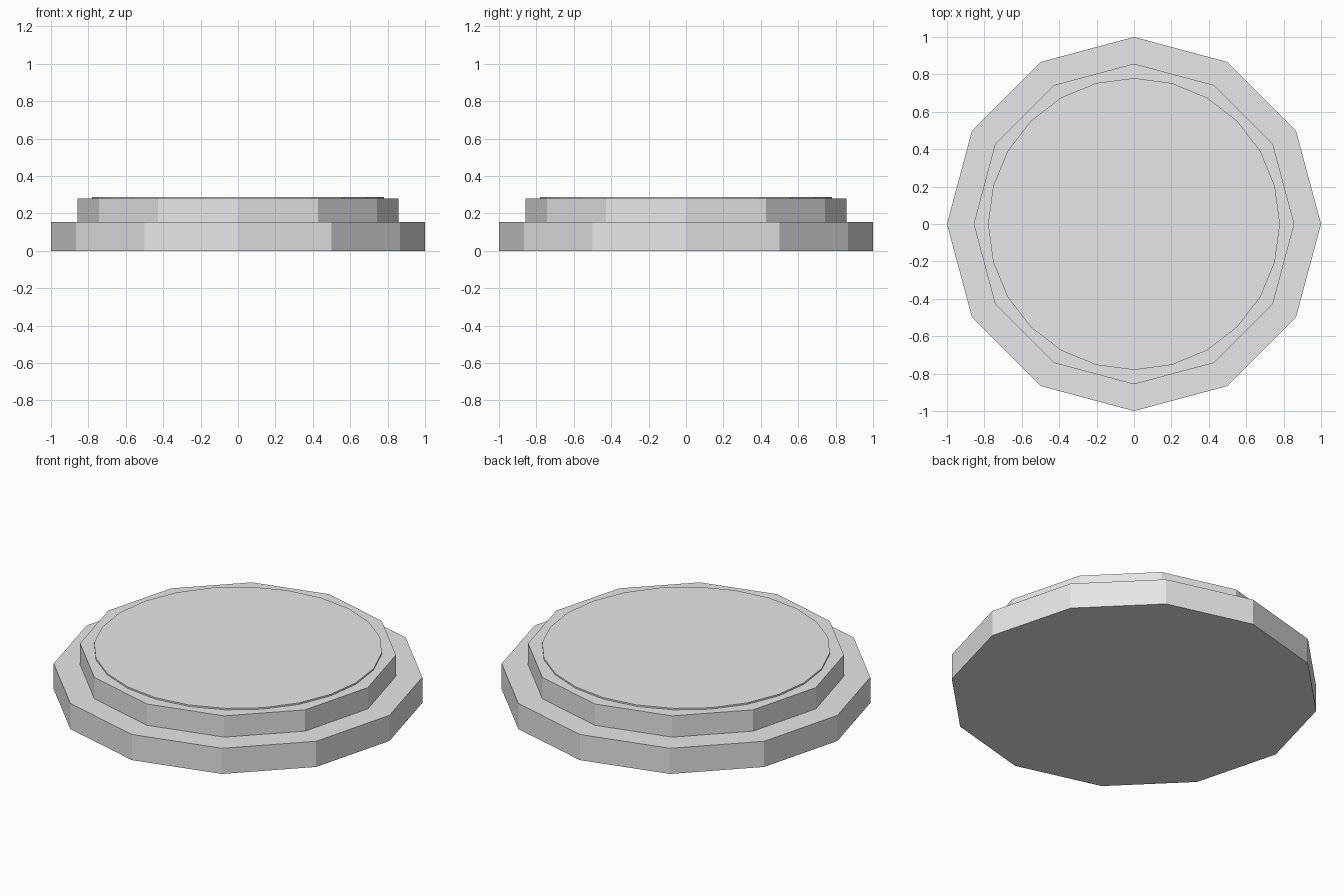
import bpy
import math

cube = bpy.data.objects.get("Cube")
if cube:
    bpy.data.objects.remove(cube, do_unlink=True)

GREY = (0.8, 0.8, 0.8, 1.0)
grey = bpy.data.materials.new("light_grey")
grey.use_nodes = True
grey.diffuse_color = GREY
grey.node_tree.nodes["Principled BSDF"].inputs["Base Color"].default_value = GREY


def disc(name, sides, radius, bottom, top):
    """Flat-sided disc with a corner on each axis."""
    bpy.ops.mesh.primitive_cylinder_add(
        vertices=sides, radius=radius, depth=top - bottom,
        location=(0, 0, (bottom + top) / 2))
    obj = bpy.context.object
    obj.name = name
    obj.data.materials.append(grey)
    return obj


# Wide lower step, narrower upper step, thin rounder plate on top
disc("base_step", 12, 1.0, 0.0, 0.153)
disc("upper_step", 12, 0.857, 0.153, 0.28)
disc("top_plate", 24, 0.78, 0.28, 0.289)
